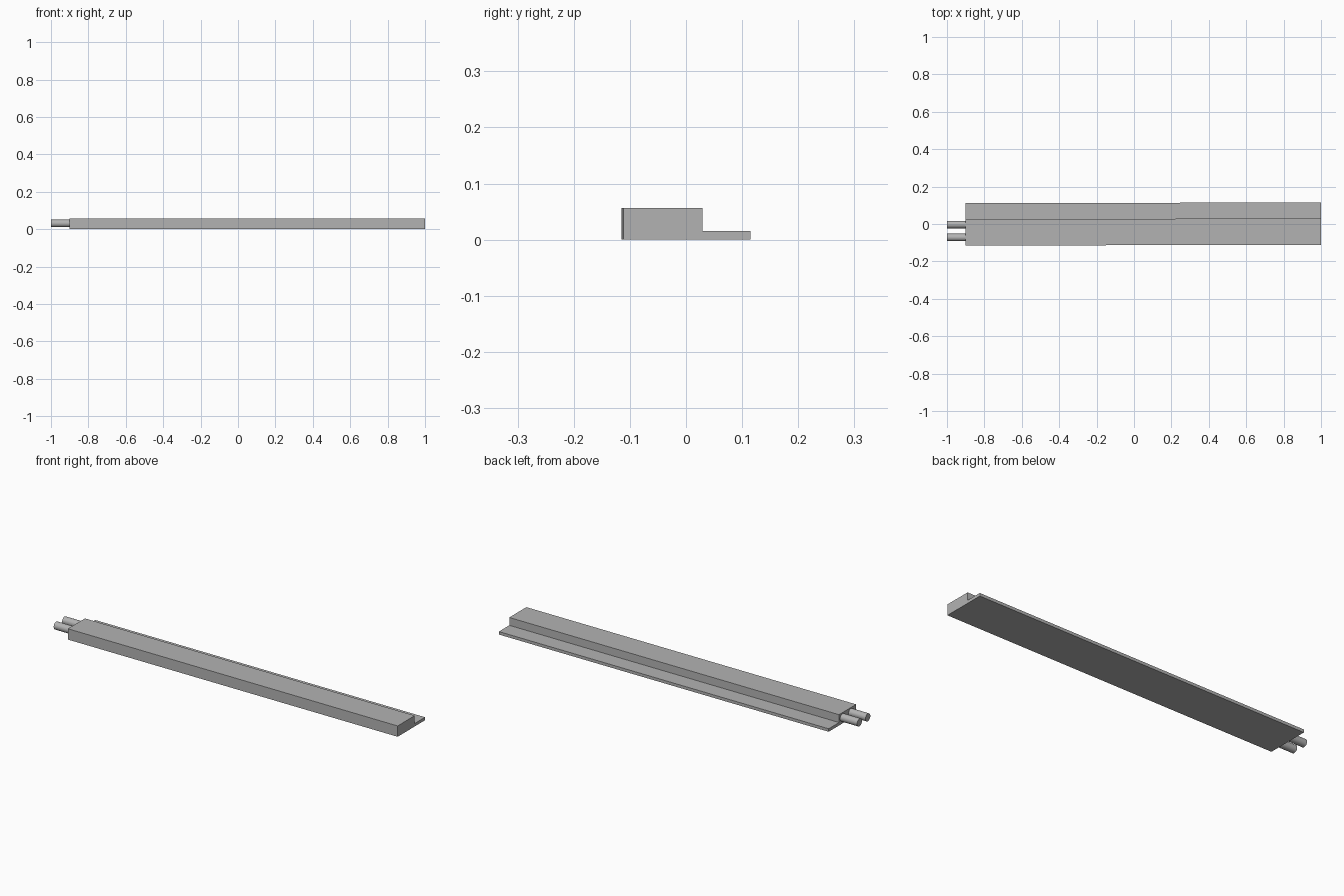
import bpy, bmesh, math
from mathutils import Matrix

if "Cube" in bpy.data.objects:
    bpy.data.objects.remove(bpy.data.objects["Cube"])

grey = bpy.data.materials.new("light grey")
grey.diffuse_color = (0.45, 0.45, 0.45, 1)
grey.use_nodes = True
grey.node_tree.nodes["Principled BSDF"].inputs["Base Color"].default_value = grey.diffuse_color


def add_object(name, bm):
    bmesh.ops.recalc_face_normals(bm, faces=bm.faces)
    mesh = bpy.data.meshes.new(name)
    bm.to_mesh(mesh)
    bm.free()
    mesh.materials.append(grey)
    obj = bpy.data.objects.new(name, mesh)
    bpy.context.collection.objects.link(obj)
    return obj


# Long stepped bar: raised block with a thin flange behind, very slightly skewed
X0, X1, SKEW = -0.902, 1.0, 0.0035
profile = [(-0.1115, 0), (0.115, 0), (0.115, 0.0155), (0.0295, 0.0155),
           (0.0295, 0.0565), (-0.1115, 0.0565)]
bm = bmesh.new()
left = [bm.verts.new((X0, y - SKEW, z)) for y, z in profile]
right = [bm.verts.new((X1, y, z)) for y, z in profile]
bm.faces.new(left)
bm.faces.new(right)
n = len(profile)
for i in range(n):
    j = (i + 1) % n
    bm.faces.new((left[i], left[j], right[j], right[i]))
add_object("stepped_bar", bm)

# Two round pins sticking out of the left end
for name, y in (("front_pin", -0.072), ("rear_pin", -0.003)):
    bm = bmesh.new()
    length = 0.108
    place = Matrix.Translation((-1 + length / 2, y, 0.031)) @ Matrix.Rotation(math.pi / 2, 4, 'Y')
    bmesh.ops.create_cone(bm, cap_ends=True, segments=32, radius1=0.02,
                          radius2=0.02, depth=length, matrix=place)
    pin = add_object(name, bm)
    bpy.ops.object.select_all(action='DESELECT')
    pin.select_set(True)
    bpy.context.view_layer.objects.active = pin
    bpy.ops.object.shade_smooth_by_angle(angle=math.radians(40))
